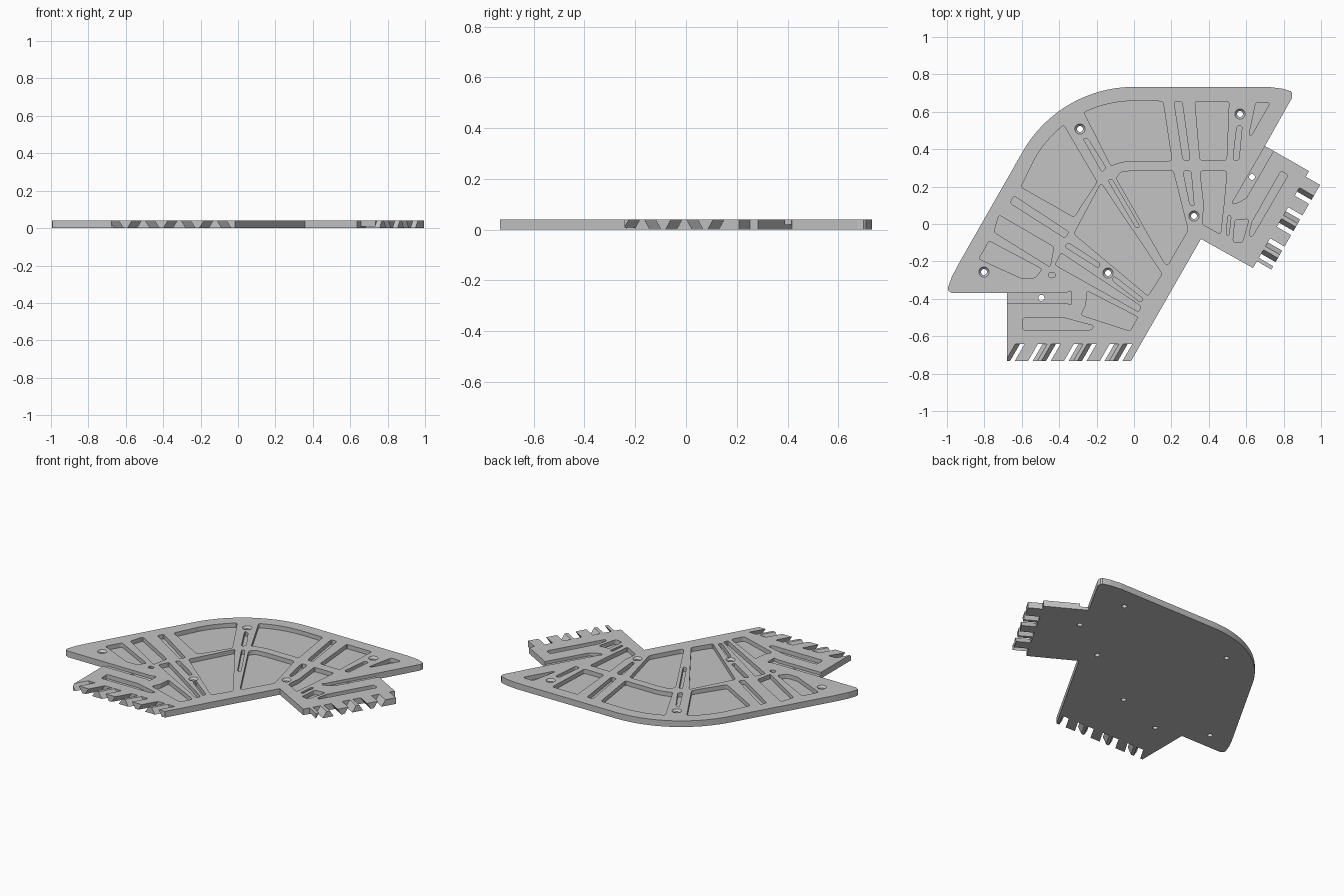
import bpy, bmesh, math
from mathutils import Vector

T = 0.04            # plate thickness
FLOOR = 0.012       # pocket floor height
CENTRE = Vector((0.0, 0.048))   # centre of the curved corner


def arc(r, a0, a1, n):
    return [(CENTRE.x + r * math.cos(math.radians(a0 + (a1 - a0) * i / n)),
             CENTRE.y + r * math.sin(math.radians(a0 + (a1 - a0) * i / n)))
            for i in range(n + 1)]


def rounded(pts, r=0.014, n=3):
    """Round every sharp corner of a closed outline."""
    pts = [Vector(p) for p in pts]
    out = []
    for i, p in enumerate(pts):
        a, b = pts[i - 1] - p, pts[(i + 1) % len(pts)] - p
        if a.angle(b) > 2.7:
            out.append(p)
            continue
        s = p + a.normalized() * min(r, a.length * 0.42)
        e = p + b.normalized() * min(r, b.length * 0.42)
        for k in range(n + 1):
            t = k / n
            out.append(s * (1 - t) ** 2 + p * 2 * t * (1 - t) + e * t * t)
    return out


def prism(bm, low, high, z0, z1):
    lo = [bm.verts.new((p[0], p[1], z0)) for p in low]
    hi = [bm.verts.new((p[0], p[1], z1)) for p in high]
    bm.faces.new(lo)
    bm.faces.new(hi)
    for i in range(len(lo)):
        j = (i + 1) % len(lo)
        bm.faces.new((lo[i], lo[j], hi[j], hi[i]))


def make(name, bm):
    bmesh.ops.recalc_face_normals(bm, faces=bm.faces[:])
    me = bpy.data.meshes.new(name)
    bm.to_mesh(me)
    bm.free()
    ob = bpy.data.objects.new(name, me)
    bpy.context.collection.objects.link(ob)
    return ob


def cut(target, name, bm):
    """Subtract the cutter and bake the result."""
    cutter = make(name, bm)
    cutter.hide_render = True
    mod = target.modifiers.new(name, 'BOOLEAN')
    mod.operation, mod.solver, mod.object = 'DIFFERENCE', 'EXACT', cutter
    dg = bpy.context.evaluated_depsgraph_get()
    me = bpy.data.meshes.new_from_object(target.evaluated_get(dg))
    target.modifiers.clear()
    target.data = me
    bpy.data.objects.remove(cutter)


# Plate outline with both toothed panels
outline = arc(0.685, 150, 90, 20) + [
    (0.717, 0.733), (0.79, 0.724), (0.838, 0.71), (0.846, 0.7), (0.845, 0.674),
    (0.70, 0.417), (0.936, 0.283), (0.9185, 0.253), (0.995, 0.209),
    (0.734, -0.243), (0.6575, -0.199), (0.636, -0.235), (0.358, -0.08),
    (-0.016, -0.733), (-0.68, -0.733), (-0.68, -0.369), (-0.973, -0.369),
    (-0.992, -0.358), (-0.995, -0.342), (-0.975, -0.285), (-0.941, -0.219)]
bm = bmesh.new()
prism(bm, outline, outline, 0, T)
plate = make("plate", bm)

# Recessed pockets: outer ring, inner ring, connector panels
outer = [
    arc(0.61, 90, 116, 8) + arc(0.29, 115, 90, 6) + [(0.203, 0.338), (0.155, 0.656)],
    [(0.214, 0.656), (0.257, 0.656), (0.30, 0.342), (0.262, 0.342)],
    [(0.326, 0.656), (0.508, 0.656), (0.495, 0.342), (0.353, 0.342)],
    [(0.55, 0.524), (0.578, 0.524), (0.561, 0.342), (0.529, 0.342)],
    [(0.652, 0.652), (0.727, 0.647), (0.626, 0.471), (0.615, 0.476)],
    arc(0.61, 128, 150, 7) + [(-0.604, 0.198), (-0.321, 0.037), (-0.198, 0.225)],
    [(-0.273, 0.46), (-0.246, 0.455), (-0.15, 0.3), (-0.171, 0.278)],
    [(-0.642, 0.15), (-0.348, -0.043), (-0.369, -0.075), (-0.663, 0.112)],
    [(-0.722, 0.048), (-0.428, -0.123), (-0.449, -0.23), (-0.749, -0.043)],
    [(-0.775, -0.091), (-0.492, -0.241), (-0.529, -0.289), (-0.604, -0.289),
     (-0.829, -0.187)],
    [(-0.455, -0.257), (-0.422, -0.26), (-0.417, -0.283), (-0.455, -0.29)]]
inner = [
    [(-0.139, 0.235), (-0.118, 0.241), (0.032, -0.016), (0.011, -0.021)],
    [(-0.07, 0.278), (0.0, 0.285), (0.209, 0.285), (0.289, -0.032), (0.182, -0.219),
     (0.166, -0.214), (-0.096, 0.246)],
    [(-0.176, 0.219), (0.15, -0.267), (0.075, -0.385), (-0.321, -0.053)],
    [(0.262, 0.283), (0.305, 0.283), (0.321, 0.096), (0.299, 0.102)],
    [(0.353, 0.283), (0.497, 0.283), (0.48, 0.1), (0.462, -0.055), (0.364, 0.0),
     (0.374, 0.1)],
    [(-0.352, -0.1), (-0.18, -0.212), (-0.19, -0.235), (-0.37, -0.122)],
    [(-0.39, -0.155), (0.037, -0.439), (0.027, -0.471), (-0.422, -0.219)],
    [(-0.108, -0.278), (0.05, -0.4), (0.035, -0.42), (-0.115, -0.303)]]
panels = [
    [(-0.251, -0.358), (0.021, -0.497), (-0.021, -0.572), (-0.283, -0.487),
     (-0.257, -0.433)],
    [(-0.594, -0.503), (-0.369, -0.503), (-0.214, -0.545), (-0.23, -0.567),
     (-0.594, -0.567)],
    [(0.786, 0.283), (0.824, 0.262), (0.631, -0.07), (0.615, -0.059), (0.631, 0.011)],
    [(0.503, 0.048), (0.519, 0.043), (0.508, -0.059), (0.492, -0.059)],
    [(0.54, 0.021), (0.615, 0.027), (0.578, -0.102), (0.529, -0.096)]]
bm = bmesh.new()
for shape in outer + inner + panels:
    pts = rounded(shape)
    prism(bm, pts, pts, FLOOR, T + 0.02)
cut(plate, "pocket_cutter", bm)

# Half-depth strips beside the panels
strips = [
    [(-0.72, -0.3695), (-0.37, -0.3695), (-0.337, -0.358), (-0.337, -0.43),
     (-0.37, -0.422), (-0.72, -0.422)],
    [(0.721, 0.452), (0.535, 0.131), (0.525, 0.12), (0.53, 0.108), (0.556, 0.115),
     (0.6, 0.138), (0.77, 0.432)]]
bm = bmesh.new()
for pts in strips:
    prism(bm, pts, pts, 0.02, T + 0.02)
cut(plate, "strip_cutter", bm)


# Screw holes: countersunk in the plate, plain in the strips
def ring(c, r, n=20):
    return [(c[0] + r * math.cos(2 * math.pi * i / n),
             c[1] + r * math.sin(2 * math.pi * i / n)) for i in range(n)]


sunk = [(-0.289, 0.508), (0.567, 0.588), (-0.802, -0.257), (-0.139, -0.262),
        (0.321, 0.043)]
bm = bmesh.new()
for c in sunk + [(-0.495, -0.395), (0.631, 0.251)]:
    prism(bm, ring(c, 0.016), ring(c, 0.016), -0.02, T + 0.02)
cut(plate, "hole_cutter", bm)
bm = bmesh.new()
for c in sunk:
    prism(bm, ring(c, 0.0155), ring(c, 0.0285), 0.0265, T + 0.0005)
cut(plate, "countersink_cutter", bm)


# Interlocking teeth: slots leaning alternately left and right
def tooth_slots(bm, start, along, out, count, lean, pitch=0.096, width=0.05):
    start, along, out = Vector(start), Vector(along), Vector(out)
    for i in range(count):
        s = lean if i % 2 == 0 else -lean
        ends = []
        for z in (-0.01, T + 0.01):
            a = start + along * (i * pitch + s * (0.5 - z / T))
            b = a + along * width
            ends.append((a, b, b + out, a + out))
        prism(bm, ends[0], ends[1], -0.01, T + 0.01)


bm = bmesh.new()
tooth_slots(bm, (-0.622, -0.641), (1, 0), (-0.07, -0.121), 7, 0.025)
tooth_slots(bm, (0.8785, 0.1837), (-0.5, -0.866), (0.104, -0.06), 5, 0.025)
cut(plate, "tooth_cutter", bm)

# Single grey finish
grey = bpy.data.materials.new("grey")
grey.diffuse_color = (0.55, 0.55, 0.55, 1)
plate.data.materials.clear()
plate.data.materials.append(grey)
